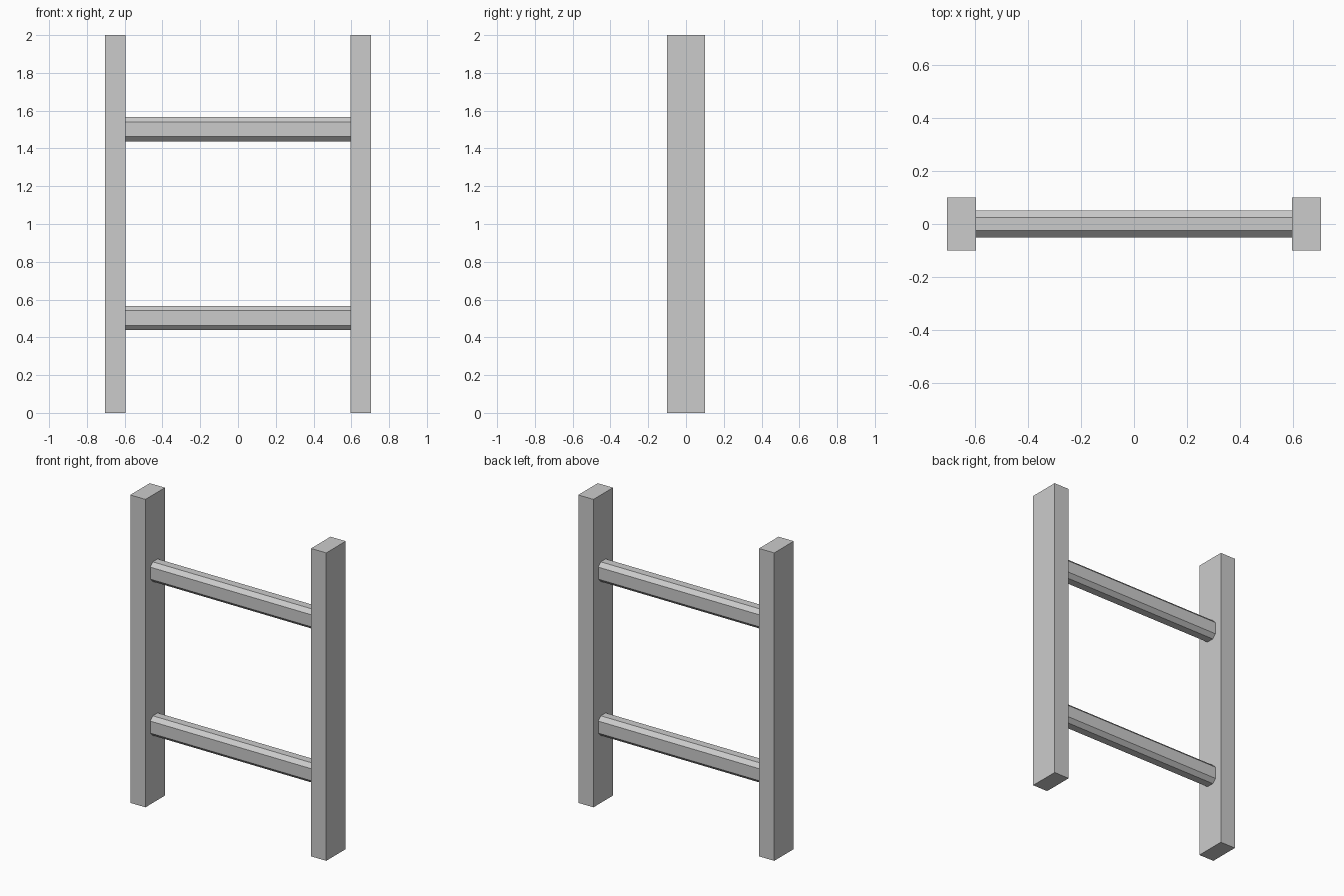
import bpy, bmesh
from mathutils import Vector

if "Cube" in bpy.data.objects:
    bpy.data.objects.remove(bpy.data.objects["Cube"])


def prism(name, profile, x0, x1):
    """Extrude a (y, z) profile along x from x0 to x1."""
    bm = bmesh.new()
    face = bm.faces.new([bm.verts.new((x0, y, z)) for y, z in profile])
    ext = bmesh.ops.extrude_face_region(bm, geom=[face])
    verts = [g for g in ext["geom"] if isinstance(g, bmesh.types.BMVert)]
    bmesh.ops.translate(bm, verts=verts, vec=Vector((x1 - x0, 0, 0)))
    bmesh.ops.recalc_face_normals(bm, faces=bm.faces)
    mesh = bpy.data.meshes.new(name)
    bm.to_mesh(mesh)
    bm.free()
    obj = bpy.data.objects.new(name, mesh)
    bpy.context.collection.objects.link(obj)
    return obj


# Upright side rails
rail = [(-0.1, 0), (0.1, 0), (0.1, 2), (-0.1, 2)]
prism("left_rail", rail, -0.704, -0.595)
prism("right_rail", rail, 0.595, 0.704)

# Chamfered eight-sided rungs
hy, hz, c = 0.05, 0.064, 0.025
section = [(-hy + c, -hz), (hy - c, -hz), (hy, -hz + c), (hy, hz - c),
           (hy - c, hz), (-hy + c, hz), (-hy, hz - c), (-hy, -hz + c)]
for name, height in (("lower_rung", 0.502), ("upper_rung", 1.502)):
    rung = prism(name, section, -0.595, 0.595)
    rung.location.z = height
